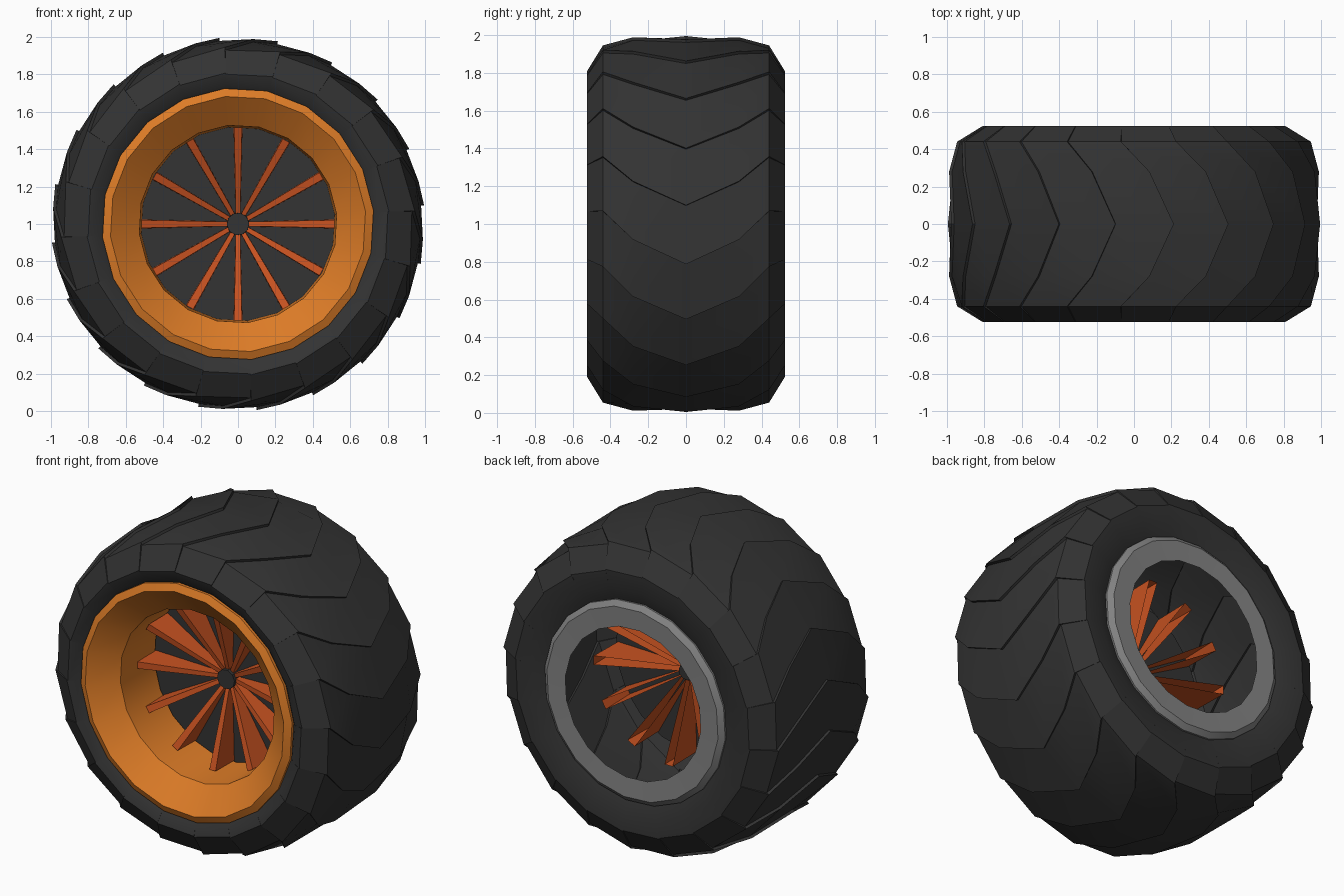
import bpy, bmesh, math

if "Cube" in bpy.data.objects:
    bpy.data.objects.remove(bpy.data.objects["Cube"])

N = 20                      # sides of tyre and rim
PHASE = math.radians(5.7)   # rotation of the whole wheel
CZ = 1.0                    # axle height


def material(name, rgb):
    m = bpy.data.materials.new(name)
    m.diffuse_color = (*rgb, 1)
    m.use_nodes = True
    m.node_tree.nodes["Principled BSDF"].inputs["Base Color"].default_value = m.diffuse_color
    return m


RUBBER = material("dark rubber", (0.033, 0.033, 0.033))
ORANGE = material("rim orange", (0.72, 0.20, 0.02))
RED = material("spoke red orange", (0.58, 0.085, 0.015))
GREY = material("rim grey", (0.23, 0.23, 0.23))


def polar(a, r, y):
    return (r * math.cos(a), y, CZ + r * math.sin(a))


def finish(bm, name, mat, smooth=True):
    bmesh.ops.remove_doubles(bm, verts=bm.verts, dist=0.0005)
    me = bpy.data.meshes.new(name)
    bm.to_mesh(me)
    bm.free()
    me.materials.append(mat)
    ob = bpy.data.objects.new(name, me)
    bpy.context.collection.objects.link(ob)
    if smooth:
        bpy.ops.object.select_all(action='DESELECT')
        ob.select_set(True)
        bpy.context.view_layer.objects.active = ob
        bpy.ops.object.shade_smooth_by_angle(angle=math.radians(32))
    return ob


def skin(bm, columns):
    """Close a loop of vertex columns with quads."""
    cols = [[bm.verts.new(p) for p in c] for c in columns]
    for i, c in enumerate(cols):
        d = cols[(i + 1) % len(cols)]
        for j in range(len(c) - 1):
            bm.faces.new((c[j], c[j + 1], d[j + 1], d[j]))


def lathe(name, profile, mat, sides=N, phase=PHASE, smooth=True):
    """Turn (y, r) points about the axle."""
    bm = bmesh.new()
    skin(bm, [[polar(phase + math.tau * i / sides, r, y) for y, r in profile]
              for i in range(sides)])
    return finish(bm, name, mat, smooth)


# Tyre: (y, radius, chevron sweep in degrees, tread step)
tyre = [(-0.46, 0.70, 17, 0), (-0.505, 0.745, 17, 0), (-0.525, 0.81, 17, 0.006),
        (-0.44, 0.948, 16.5, 0.016), (-0.28, 0.992, 7.5, 0.016), (0, 1.0, 0, 0.016),
        (0.28, 0.992, 7.5, 0.016), (0.44, 0.948, 16.5, 0.016),
        (0.525, 0.81, 17, 0.006), (0.52, 0.70, 17, 0), (0.48, 0.60, 17, 0)]
bm = bmesh.new()
columns = []
for k in range(N):
    a = PHASE + math.tau * k / N
    for end in (0, 1):      # each tread block starts high and ends low
        t = a + end * math.tau / N
        columns.append([polar(t + math.radians(s), r - end * d, y)
                        for y, r, s, d in tyre])
skin(bm, columns)
finish(bm, "tyre", RUBBER)

# Front rim: inner wall, dish, then lip
lathe("front_rim", [(-0.08, 0.52), (-0.40, 0.53), (-0.525, 0.685),
                    (-0.505, 0.728), (-0.45, 0.728)], ORANGE)

# Back rim ring
lathe("back_rim_ring", [(0.48, 0.622), (0.50, 0.622), (0.525, 0.59),
                        (0.52, 0.467)], GREY)

# Dark plate behind the spokes
lathe("back_plate", [(-0.07, 0.0), (-0.07, 0.53)], RUBBER)

# Hub with a flared base
lathe("hub", [(-0.12, 0.0), (-0.12, 0.06), (-0.07, 0.062), (-0.06, 0.075),
              (0.0, 0.05), (0.0, 0.0)], RUBBER, sides=10, smooth=False)

# Spokes: flared open-backed channels passing through the plate
for k in range(12):
    a = math.tau * k / 12
    u = (math.cos(a), math.sin(a))
    bm = bmesh.new()

    def pt(r, w, y):
        return bm.verts.new((r * u[0] - w * u[1], y, CZ + r * u[1] + w * u[0]))

    rings = []
    for r, wf, wb, yf, yb in ((0.05, 0.012, 0.014, -0.10, -0.02),
                              (0.515, 0.021, 0.028, -0.25, 0.17)):
        rings.append([pt(r, -wb, yb), pt(r, -wf, yf), pt(r, wf, yf), pt(r, wb, yb)])
    p, q = rings
    for j in range(3):
        bm.faces.new((p[j], q[j], q[j + 1], p[j + 1]))
    bm.faces.new(q)
    bmesh.ops.recalc_face_normals(bm, faces=bm.faces)
    finish(bm, "spoke_%02d" % (k + 1), RED, smooth=False)
